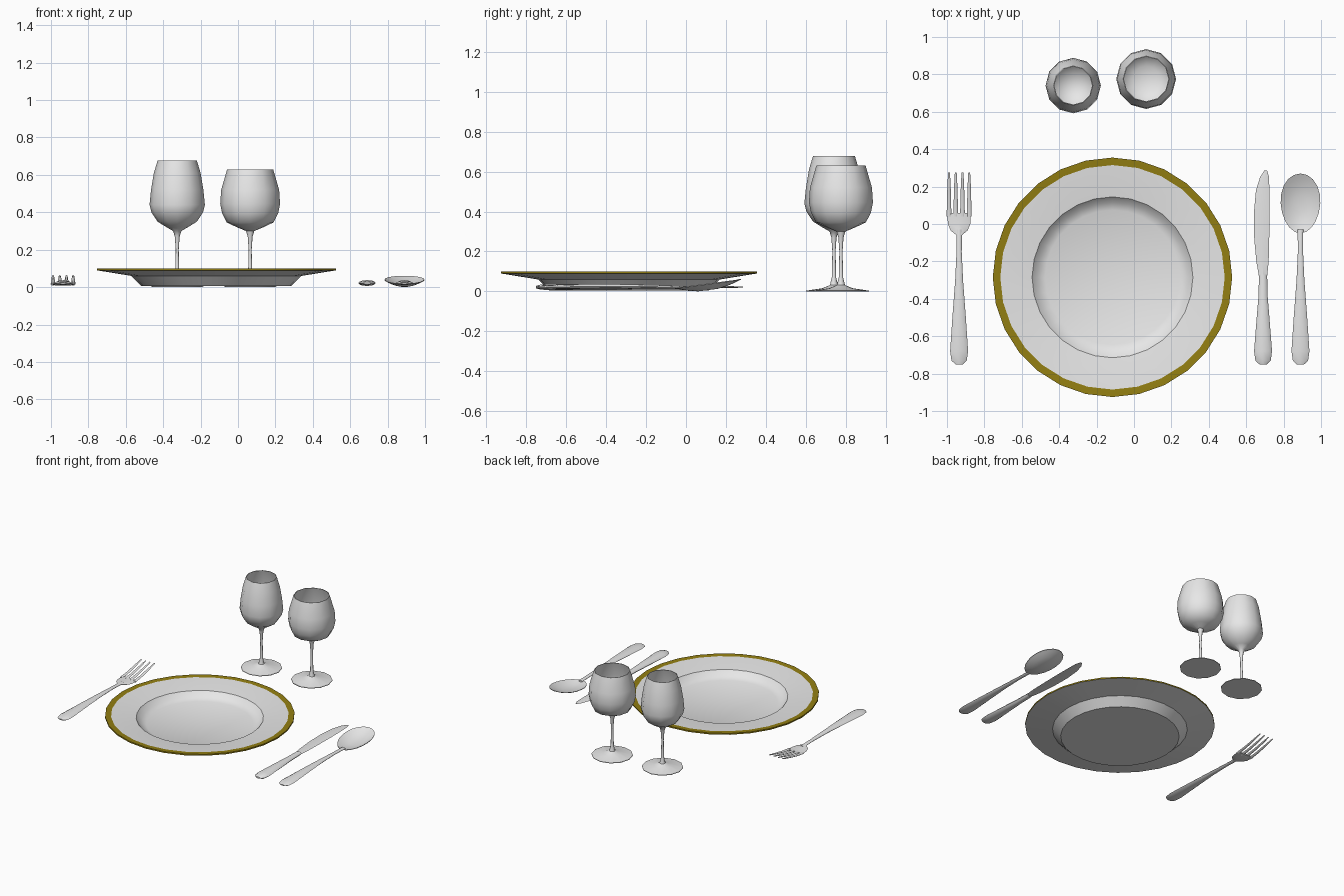
import bpy
import bmesh
from math import sin, cos, pi, radians

cube = bpy.data.objects.get("Cube")
if cube:
    bpy.data.objects.remove(cube, do_unlink=True)


def material(name, rgb):
    mat = bpy.data.materials.new(name)
    mat.use_nodes = True
    mat.diffuse_color = (*rgb, 1)
    mat.node_tree.nodes["Principled BSDF"].inputs["Base Color"].default_value = (*rgb, 1)
    return mat


WHITE = material("pale grey", (0.8, 0.8, 0.8))
GOLD = material("dark gold", (0.29, 0.21, 0.006))


def skin(name, rings, closed_ends=True, angle=45):
    """Join rings of points (a one-point ring is a pole) into a shaded object."""
    bm = bmesh.new()
    loops = [[bm.verts.new(p) for p in ring] for ring in rings]
    for a, b in zip(loops, loops[1:]):
        n = max(len(a), len(b))
        for i in range(n):
            j = (i + 1) % n
            quad = [a[i % len(a)], a[j % len(a)], b[j % len(b)], b[i % len(b)]]
            bm.faces.new(list(dict.fromkeys(quad)))
    if closed_ends:
        for loop in (loops[0], loops[-1]):
            if len(loop) > 2:
                bm.faces.new(loop)
    bmesh.ops.recalc_face_normals(bm, faces=bm.faces)
    mesh = bpy.data.meshes.new(name)
    bm.to_mesh(mesh)
    bm.free()
    mesh.materials.append(WHITE)
    obj = bpy.data.objects.new(name, mesh)
    bpy.context.collection.objects.link(obj)
    bpy.ops.object.select_all(action="DESELECT")
    obj.select_set(True)
    bpy.context.view_layer.objects.active = obj
    bpy.ops.object.shade_smooth_by_angle(angle=radians(angle))
    return obj


def lathe(name, profile, x, y, sides, angle=45):
    rings = []
    for r, z in profile:
        n = sides if r > 0 else 1
        rings.append([(x + r * cos(2 * pi * i / n), y + r * sin(2 * pi * i / n), z)
                      for i in range(n)])
    return skin(name, rings, True, angle)


def loft(name, sections, x=0, sides=8, angle=50):
    """Elliptical sections along y: (y, x offset, z, half width, half height)."""
    rings = [[(x + dx + w * cos(2 * pi * i / sides), y, z + h * sin(2 * pi * i / sides))
              for i in range(sides)] for y, dx, z, w, h in sections]
    return skin(name, rings, True, angle)


# Plate with a painted gold rim
plate = lathe("plate", [
    (0.40, 0.005), (0.455, 0.06), (0.64, 0.09), (0.64, 0.10), (0.60, 0.098),
    (0.43, 0.078), (0.40, 0.045), (0.36, 0.03), (0, 0.02)], -0.115, -0.285, 28, 30)
plate.data.materials.append(GOLD)
for face in plate.data.polygons:
    c = face.center
    radius = ((c.x + 0.115) ** 2 + (c.y + 0.285) ** 2) ** 0.5
    if radius > 0.6 and c.z > 0.09:
        face.material_index = 1

# Wine glasses: shared foot and stem, separate bowls
FOOT = [(0.14, 0), (0.14, 0.004), (0.06, 0.016), (0.02, 0.032), (0.011, 0.07),
        (0.008, 0.2), (0.013, 0.27), (0.022, 0.3)]


def wine_glass(name, x, y, bowl):
    inner = [(r - 0.004, z + 0.004) for r, z in reversed(bowl[:-1])]
    rim_r, rim_z = bowl[-1]
    profile = FOOT + bowl + [(rim_r - 0.004, rim_z)] + inner + [(0, 0.31)]
    lathe(name, profile, x, y, 12)


wine_glass("tall_glass", -0.325, 0.74, [
    (0.06, 0.322), (0.105, 0.35), (0.138, 0.4), (0.148, 0.44), (0.14, 0.52),
    (0.125, 0.61), (0.105, 0.677)])
wine_glass("wide_glass", 0.065, 0.775, [
    (0.075, 0.322), (0.125, 0.346), (0.15, 0.395), (0.16, 0.445), (0.155, 0.52),
    (0.123, 0.63)])

# Handles shared by fork and spoon
HANDLE = [(-0.75, 0, 0.02, 0.02, 0.004), (-0.73, 0, 0.02, 0.041, 0.008),
          (-0.68, 0, 0.022, 0.048, 0.011), (-0.5, 0, 0.025, 0.036, 0.012),
          (-0.3, 0, 0.026, 0.021, 0.01), (-0.15, 0, 0.024, 0.014, 0.008),
          (-0.03, 0, 0.02, 0.015, 0.007)]
FORK_X, SPOON_X, KNIFE_X = -0.935, 0.89, 0.69

# Fork
loft("fork_handle", HANDLE, FORK_X)
loft("fork_palm", [
    (-0.06, 0, 0.022, 0.014, 0.006), (-0.035, 0, 0.018, 0.045, 0.006),
    (0.0, 0, 0.014, 0.06, 0.006), (0.06, 0, 0.016, 0.063, 0.006)], FORK_X)
for i in range(4):
    dx = -0.054 + i * 0.036
    loft(f"fork_tine_{i + 1}", [
        (0.04, dx, 0.015, 0.013, 0.007), (0.12, dx, 0.026, 0.011, 0.006),
        (0.2, dx, 0.043, 0.009, 0.005), (0.275, dx, 0.061, 0.005, 0.003)], FORK_X, 6)

# Spoon: handle and thin dished bowl
loft("spoon_handle", HANDLE, SPOON_X)


def spoon_ring(t, drop, n=20):
    ring = []
    for i in range(n):
        a = 2 * pi * i / n
        y = 0.11 + 0.16 * t * sin(a)
        x = 0.106 * t * cos(a) * (1 + 0.08 * sin(a))
        rim = 0.04 + 0.13 * (y - 0.11)
        ring.append((SPOON_X + x, y, rim - drop - 0.032 * (1 - t * t)))
    return ring


steps = (0.3, 0.6, 0.85, 1)
skin("spoon_bowl", [spoon_ring(t, 0.004) for t in steps]
     + [spoon_ring(t, 0) for t in reversed(steps)], True, 60)

# Knife: rounded handle and flat blade
loft("knife_handle", [
    (-0.75, 0, 0.022, 0.02, 0.006), (-0.73, 0, 0.022, 0.041, 0.012),
    (-0.68, 0, 0.022, 0.048, 0.016), (-0.5, 0, 0.022, 0.034, 0.015),
    (-0.38, 0, 0.022, 0.024, 0.014), (-0.27, 0, 0.022, 0.022, 0.012)], KNIFE_X)
loft("knife_blade", [
    (-0.28, 0, 0.022, 0.022, 0.008), (-0.2, -0.003, 0.022, 0.033, 0.007),
    (-0.08, -0.007, 0.022, 0.04, 0.006), (0.06, -0.007, 0.022, 0.042, 0.006),
    (0.18, -0.002, 0.022, 0.036, 0.005), (0.25, 0.008, 0.022, 0.024, 0.004),
    (0.285, 0.014, 0.022, 0.008, 0.002)], KNIFE_X, 4, 30)
